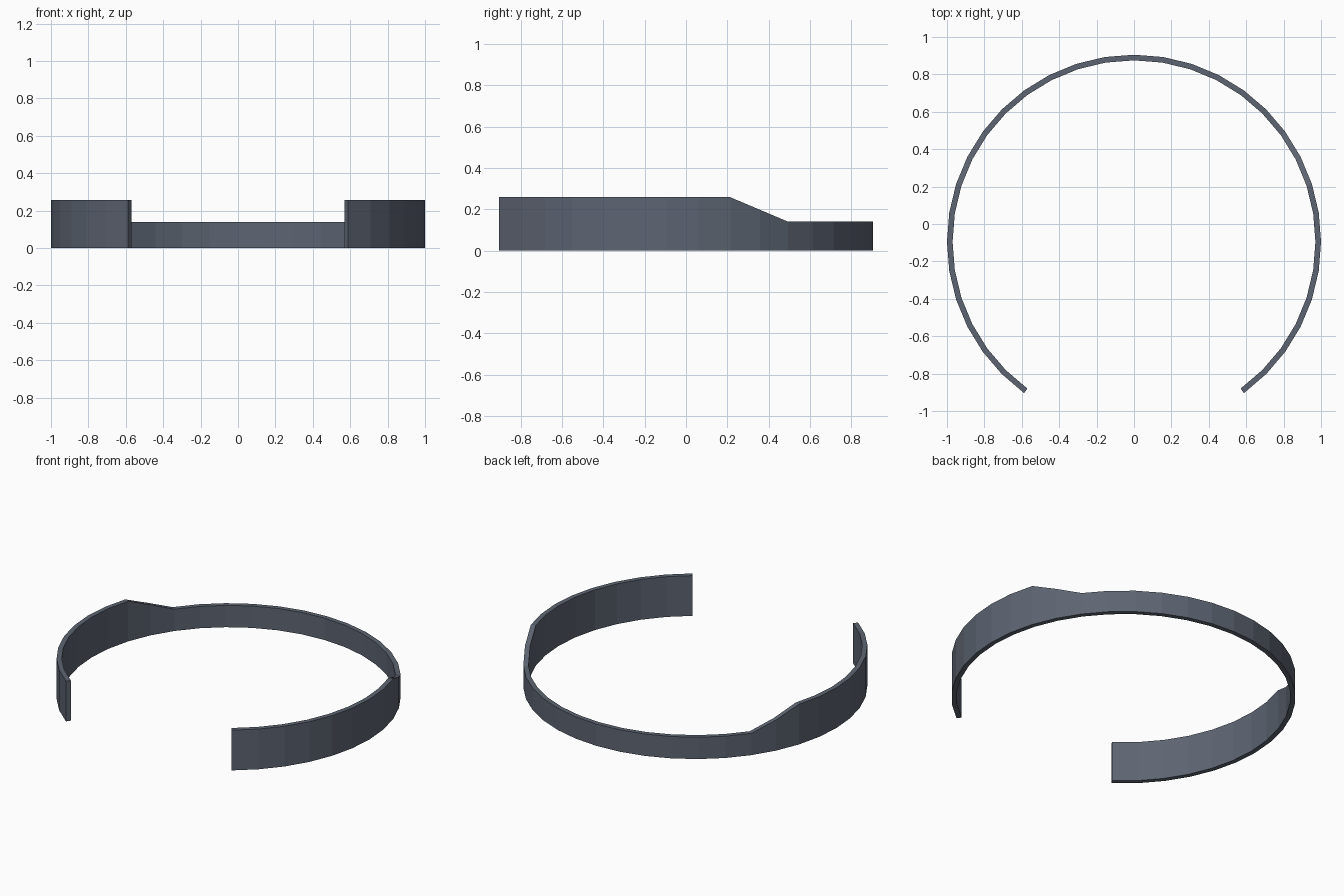
import bpy
import bmesh
from math import sin, cos, radians

cube = bpy.data.objects.get("Cube")
if cube:
    bpy.data.objects.remove(cube, do_unlink=True)

OUTER, INNER, CENTRE_Y = 1.0, 0.97, -0.095
STEP = radians(9)
END = 16                  # steps from the back to each open end
LOW, HIGH = 0.14, 0.258
SLOPE_BACK = CENTRE_Y + cos(6 * STEP)
SLOPE_FRONT = CENTRE_Y + cos(8 * STEP)

slate = bpy.data.materials.new("slate grey")
slate.use_nodes = True
colour = (0.11, 0.13, 0.17, 1)
slate.diffuse_color = colour
slate.node_tree.nodes["Principled BSDF"].inputs["Base Color"].default_value = colour


def rim_height(y):
    """Low at the back, a straight ramp, then tall towards the front."""
    t = (SLOPE_BACK - y) / (SLOPE_BACK - SLOPE_FRONT)
    return LOW + (HIGH - LOW) * min(max(t, 0), 1)


# Open band: a rectangular section swept round the arc
bm = bmesh.new()
sections = []
for k in range(-END, END + 1):
    a = k * STEP
    top = rim_height(CENTRE_Y + OUTER * cos(a))
    corners = [(INNER, 0), (OUTER, 0), (OUTER, top), (INNER, top)]
    sections.append([bm.verts.new((r * sin(a), CENTRE_Y + r * cos(a), z))
                     for r, z in corners])

for s, t in zip(sections, sections[1:]):
    for i in range(4):
        j = (i + 1) % 4
        bm.faces.new((s[i], s[j], t[j], t[i]))

# Square end caps
bm.faces.new(sections[0])
bm.faces.new(sections[-1])
bmesh.ops.recalc_face_normals(bm, faces=bm.faces[:])

mesh = bpy.data.meshes.new("open_band")
bm.to_mesh(mesh)
bm.free()
mesh.materials.append(slate)
band = bpy.data.objects.new("open_band", mesh)
bpy.context.collection.objects.link(band)
